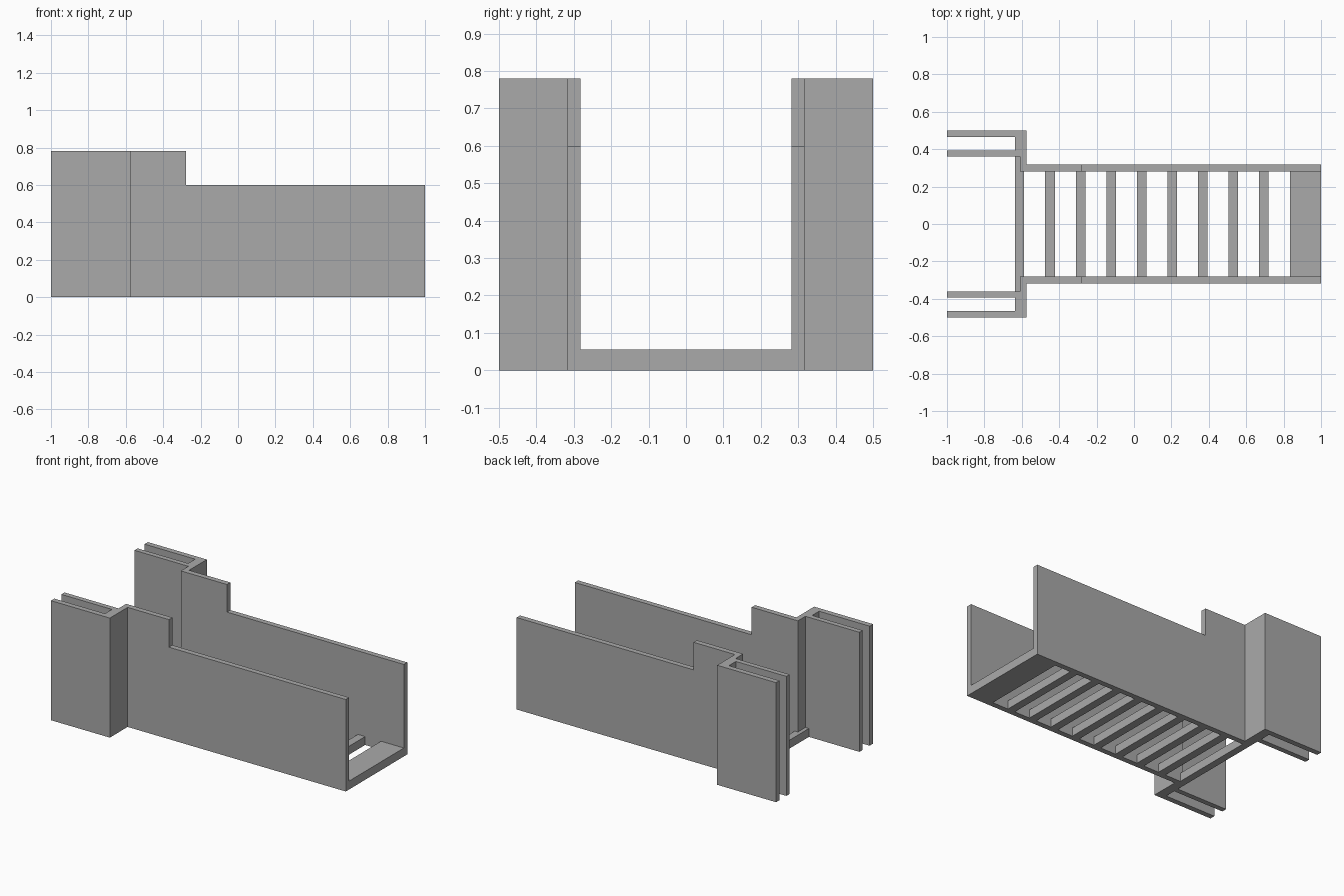
import bpy
import bmesh

if "Cube" in bpy.data.objects:
    bpy.data.objects.remove(bpy.data.objects["Cube"], do_unlink=True)

grey = bpy.data.materials.new("plain grey")
grey.use_nodes = True
colour = (0.4, 0.4, 0.4, 1)
grey.diffuse_color = colour
grey.node_tree.nodes["Principled BSDF"].inputs["Base Color"].default_value = colour

FLOOR, LOW, HIGH = 0.055, 0.6, 0.78
IN, OUT = 0.282, 0.317        # inner and outer faces of a side wall


def extrude_plan(name, points, z0, z1):
    """Extrude a plan outline from z0 up to z1."""
    bm = bmesh.new()
    face = bm.faces.new([bm.verts.new((x, y, z0)) for x, y in points])
    top = bmesh.ops.extrude_face_region(bm, geom=[face])["geom"]
    bmesh.ops.translate(bm, vec=(0, 0, z1 - z0),
                        verts=[v for v in top if isinstance(v, bmesh.types.BMVert)])
    bmesh.ops.recalc_face_normals(bm, faces=bm.faces)
    mesh = bpy.data.meshes.new(name)
    bm.to_mesh(mesh)
    bm.free()
    mesh.materials.append(grey)
    obj = bpy.data.objects.new(name, mesh)
    bpy.context.collection.objects.link(obj)
    return obj


def box(name, x0, x1, y0, y1, z0, z1):
    return extrude_plan(name, [(x0, y0), (x1, y0), (x1, y1), (x0, y1)], z0, z1)


# Side walls, each with a forked slot bracket at the -x end
outline = [(1, IN), (1, OUT), (-0.575, OUT), (-0.575, 0.5), (-1, 0.5),
           (-1, 0.465), (-0.635, 0.465), (-0.635, 0.393), (-1, 0.393),
           (-1, 0.36), (-0.61, 0.36), (-0.61, IN)]
notch = box("notch_cutter", -0.277, 1.1, -0.7, 0.7, LOW, HIGH + 0.1)
notch.hide_render = True
notch.hide_viewport = True
for name, side in (("left_side", 1), ("right_side", -1)):
    wall = extrude_plan(name + "_wall", [(x, side * y) for x, y in outline], 0, HIGH)
    cut = wall.modifiers.new("notch", "BOOLEAN")
    cut.operation = "DIFFERENCE"
    cut.solver = "EXACT"
    cut.object = notch

# Slatted floor
for i in range(1, 9):
    centre = -0.612 + i * 0.1633
    box(f"floor_slat_{i}", centre - 0.026, centre + 0.026, -IN, IN, 0, FLOOR)
box("floor_end_plate", 0.835, 1, -IN, IN, 0, FLOOR)

# End slat wraps around the ends of the walls
extrude_plan("floor_end_slat",
             [(-0.635, -0.36), (-0.61, -0.36), (-0.61, -IN), (-0.588, -IN),
              (-0.588, IN), (-0.61, IN), (-0.61, 0.36), (-0.635, 0.36)], 0, FLOOR)
